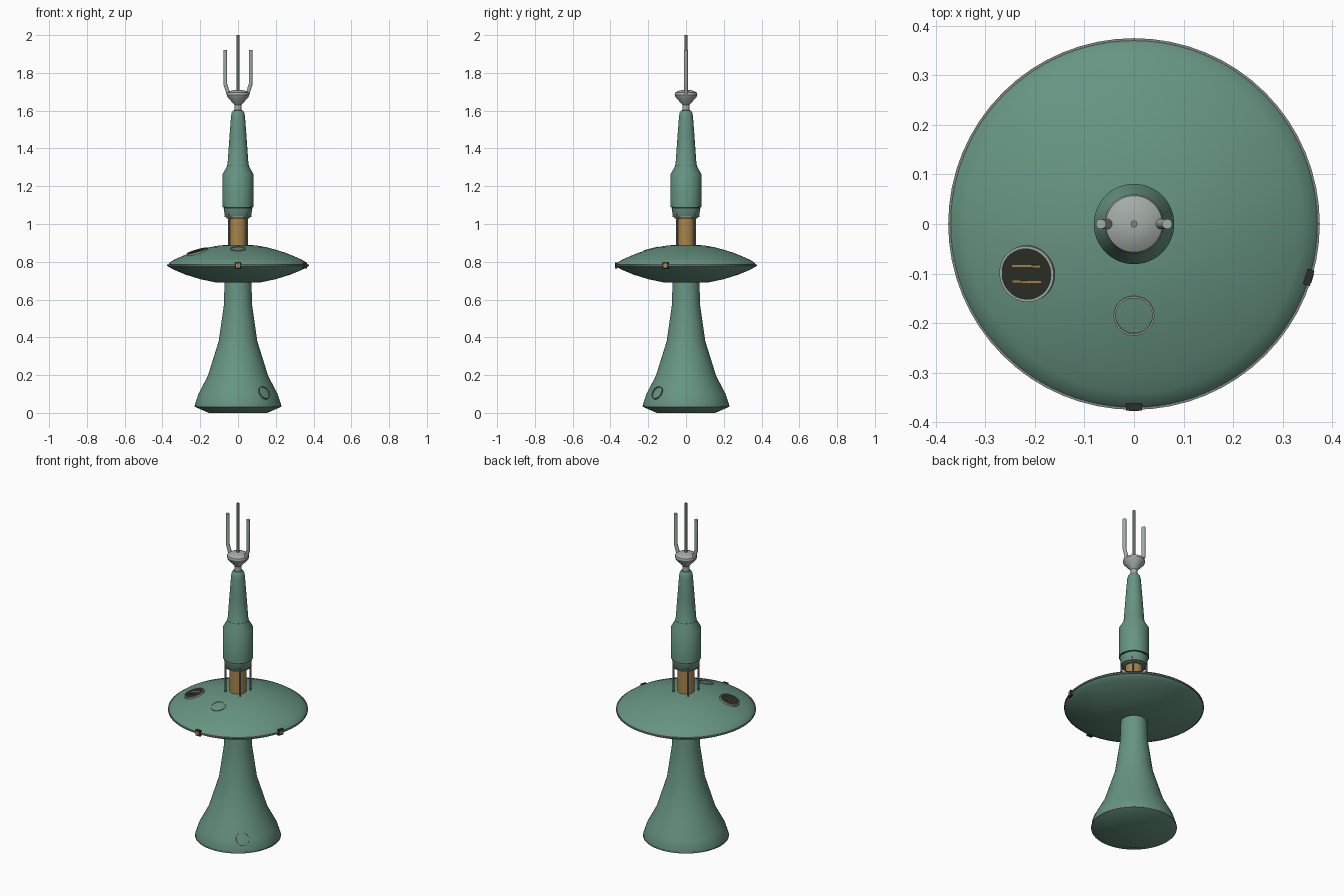
import bpy, bmesh, math
from mathutils import Matrix, Vector

cube = bpy.data.objects.get("Cube")
if cube:
    bpy.data.objects.remove(cube)


def material(name, r, g, b):
    m = bpy.data.materials.new(name)
    m.use_nodes = True
    m.diffuse_color = (r, g, b, 1)
    m.node_tree.nodes["Principled BSDF"].inputs["Base Color"].default_value = (r, g, b, 1)
    return m


GREEN = material("sea green", 0.135, 0.30, 0.22)
GREY = material("light grey", 0.37, 0.41, 0.385)
STEEL = material("steel grey", 0.22, 0.25, 0.235)
AMBER = material("amber", 0.40, 0.235, 0.07)
DARK = material("dark olive", 0.025, 0.03, 0.02)


def finish(name, bm, mat, matrix=None):
    bmesh.ops.remove_doubles(bm, verts=bm.verts, dist=0.00001)
    bmesh.ops.recalc_face_normals(bm, faces=bm.faces)
    bm.normal_update()
    for f in bm.faces:
        f.smooth = True
    for e in bm.edges:
        e.smooth = e.calc_face_angle(0) < math.radians(32)
    mesh = bpy.data.meshes.new(name)
    bm.to_mesh(mesh)
    bm.free()
    mesh.materials.append(mat)
    ob = bpy.data.objects.new(name, mesh)
    bpy.context.collection.objects.link(ob)
    if matrix:
        ob.matrix_world = matrix
    return ob


def lathe(name, profile, mat, matrix=None, segments=64):
    """Spin (radius, height) points about the local z axis."""
    bm = bmesh.new()
    verts = [bm.verts.new((r, 0, z)) for r, z in profile]
    edges = [bm.edges.new(pair) for pair in zip(verts, verts[1:])]
    bmesh.ops.spin(bm, geom=verts + edges, cent=(0, 0, 0), axis=(0, 0, 1),
                   angle=math.tau, steps=segments)
    return finish(name, bm, mat, matrix)


def band(name, r_in, r_out, low, high, mat, matrix=None):
    pts = [(r_in, low), (r_out, low), (r_out, high), (r_in, high), (r_in, low)]
    return lathe(name, pts, mat, matrix)


def box(name, size, mat, matrix):
    bm = bmesh.new()
    bmesh.ops.create_cube(bm, size=1)
    bmesh.ops.scale(bm, vec=size, verts=bm.verts)
    return finish(name, bm, mat, matrix)


def rod(name, points, radius, mat):
    curve = bpy.data.curves.new(name, "CURVE")
    curve.dimensions = "3D"
    curve.bevel_depth = radius
    curve.bevel_resolution = 3
    curve.use_fill_caps = True
    spline = curve.splines.new("POLY")
    spline.points.add(len(points) - 1)
    for p, co in zip(spline.points, points):
        p.co = (*co, 1)
    curve.materials.append(mat)
    ob = bpy.data.objects.new(name, curve)
    bpy.context.collection.objects.link(ob)


# Flared pedestal with a chamfered foot
lathe("pedestal", [(0, 0), (0.155, 0), (0.228, 0.032), (0.228, 0.045), (0.21, 0.1),
                   (0.16, 0.195), (0.102, 0.38), (0.075, 0.57), (0.07, 0.72)], GREEN)
band("foot_seam", 0.22, 0.23, 0.033, 0.038, STEEL)

# Saucer
upper = [(0.37, 0.785), (0.36, 0.797), (0.34, 0.81), (0.3, 0.828), (0.25, 0.848),
         (0.2, 0.864), (0.15, 0.877), (0.1, 0.886), (0.05, 0.89), (0, 0.891)]
lower = [(0, 0.69), (0.115, 0.69), (0.2, 0.708), (0.28, 0.733), (0.34, 0.758),
         (0.365, 0.772), (0.37, 0.777)]
lathe("saucer", lower + upper, GREEN, segments=96)
band("saucer_rim", 0.36, 0.375, 0.777, 0.785, STEEL)


def on_saucer(x, y):
    """Frame lying on the upper saucer surface, with local z along the normal."""
    r = math.hypot(x, y)
    for (r1, z1), (r0, z0) in zip(upper, upper[1:]):
        if r0 <= r <= r1:
            slope = (z1 - z0) / (r1 - r0)
            z = z0 + slope * (r - r0)
            normal = Vector((-slope * x / r, -slope * y / r, 1)).normalized()
    tilt = Vector((0, 0, 1)).rotation_difference(normal).to_matrix().to_4x4()
    return Matrix.Translation((x, y, z)) @ tilt


# Round vent with two slats
vent = on_saucer(-0.215, -0.1)
band("vent_rim", 0.052, 0.057, -0.012, 0.007, GREY, vent)
lathe("vent_plate", [(0.053, -0.003), (0.053, 0.005), (0, 0.005)], DARK, vent)
for y in (-0.016, 0.016):
    box("vent_slat", (0.06, 0.004, 0.003), AMBER, vent @ Matrix.Translation((0, y, 0.0055)))

# Hatch outlines on the saucer and the pedestal
band("saucer_hatch_ring", 0.037, 0.041, -0.006, 0.003, GREY, on_saucer(0, -0.185))
outward = Vector((0.14, -0.15, 0.1)).normalized()
hatch = (Matrix.Translation((0.14, -0.153, 0.107))
         @ outward.to_track_quat("Z", "Y").to_matrix().to_4x4())
band("pedestal_hatch_ring", 0.033, 0.037, -0.012, 0.003, STEEL, hatch)

# Rim lamps
for angle in (-math.pi / 2, math.radians(-17)):
    frame = Matrix.Rotation(angle, 4, "Z") @ Matrix.Translation((0.369, 0, 0.781))
    box("lamp_housing", (0.014, 0.032, 0.032), DARK, frame)
    box("lamp_lens", (0.004, 0.02, 0.02), AMBER, frame @ Matrix.Translation((0.006, 0, 0)))

# Amber core inside a cage of four struts
lathe("core", [(0, 0.87), (0.046, 0.87), (0.046, 1.05), (0, 1.05)], AMBER)
for i in range(4):
    a = math.radians(45 + 90 * i)
    x, y = 0.068 * math.cos(a), 0.068 * math.sin(a)
    rod("cage_strut", [(x, y, 0.87), (x, y, 1.06)], 0.005, STEEL)

# Upper tower
lathe("tower_collar", [(0, 1.03), (0.06, 1.03), (0.07, 1.045), (0.076, 1.085), (0, 1.085)], GREEN)
band("collar_ring", 0.05, 0.071, 1.036, 1.042, STEEL)
band("collar_groove", 0.05, 0.0765, 1.083, 1.09, DARK)
lathe("tower", [(0, 1.089), (0.081, 1.089), (0.081, 1.265), (0.056, 1.31), (0.046, 1.45),
                (0.037, 1.57), (0.033, 1.59), (0.025, 1.602), (0, 1.603)], GREEN)
band("tower_seam", 0.05, 0.057, 1.308, 1.312, STEEL)

# Antenna cup and prongs
lathe("antenna_cup", [(0, 1.595), (0.019, 1.595), (0.018, 1.63), (0.056, 1.672), (0.06, 1.683),
                      (0.057, 1.695), (0.04, 1.705), (0.02, 1.71), (0, 1.711)], GREY)
rod("centre_antenna", [(0, 0, 1.7), (0, 0, 2)], 0.007, STEEL)
for s in (-1, 1):
    rod("side_antenna", [(s * 0.048, 0, 1.68), (s * 0.067, 0, 1.74), (s * 0.067, 0, 1.92)],
        0.0105, GREY)
